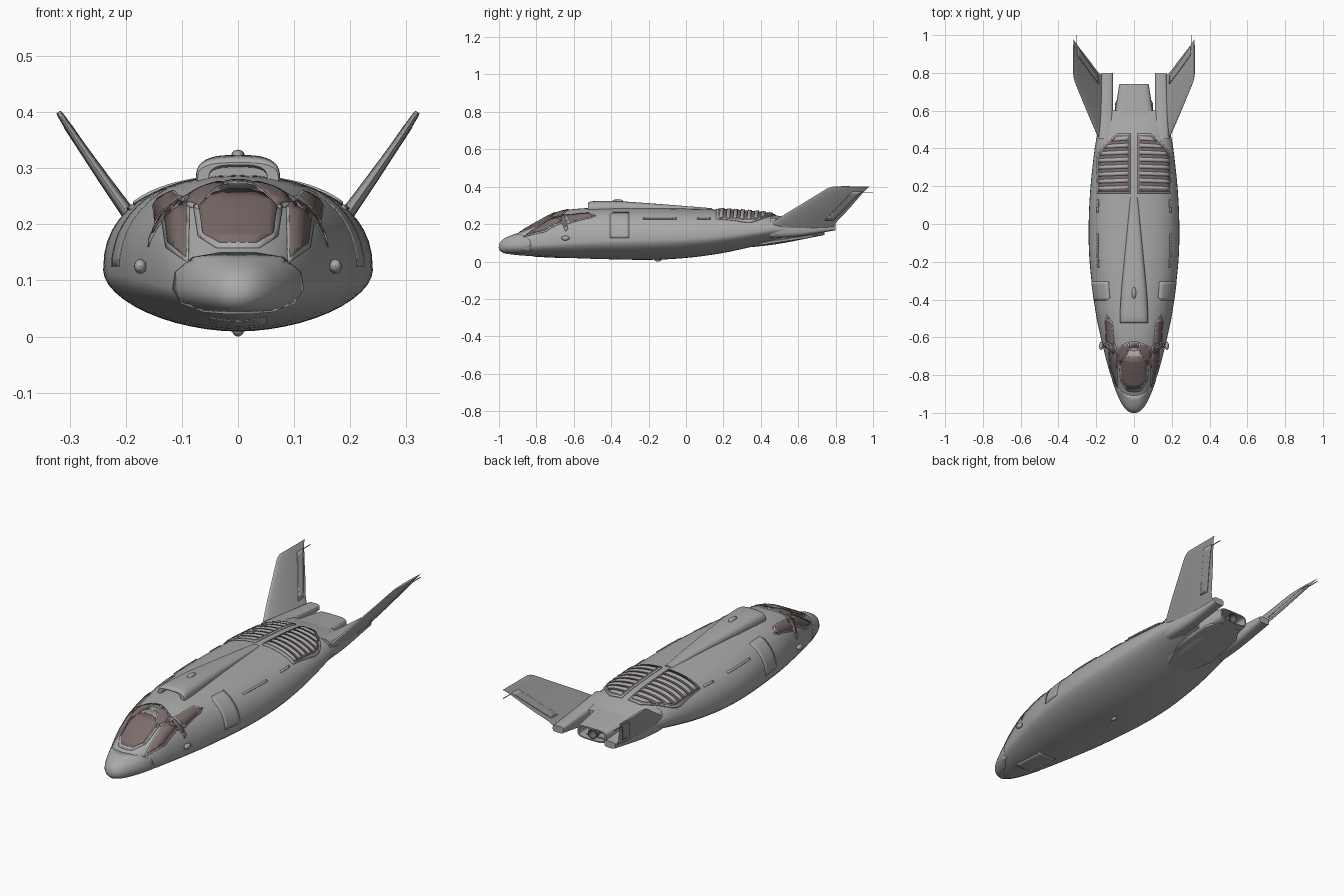
import bpy, bmesh, math
from mathutils import Vector
from mathutils.bvhtree import BVHTree

if "Cube" in bpy.data.objects:
    bpy.data.objects.remove(bpy.data.objects["Cube"])


def material(name, rgb):
    m = bpy.data.materials.new(name)
    m.use_nodes = True
    m.diffuse_color = (*rgb, 1)
    m.node_tree.nodes["Principled BSDF"].inputs["Base Color"].default_value = (*rgb, 1)
    return m


GREY = material("hull grey", (0.4, 0.4, 0.4))
GLASS = material("smoked glass", (0.2, 0.15, 0.145))
DARK = material("engine grey", (0.15, 0.15, 0.15))


def finish(name, bm, mat, mirror=False, angle=35):
    me = bpy.data.meshes.new(name)
    bm.to_mesh(me)
    bm.free()
    ob = bpy.data.objects.new(name, me)
    bpy.context.collection.objects.link(ob)
    me.materials.append(mat)
    if mirror:
        ob.modifiers.new("Mirror", 'MIRROR')
    bpy.ops.object.select_all(action='DESELECT')
    ob.select_set(True)
    bpy.context.view_layer.objects.active = ob
    bpy.ops.object.shade_smooth_by_angle(angle=math.radians(angle))
    return ob


def spline(rows, steps):
    """Catmull-Rom resampling of all columns of a table."""
    out = []
    for i in range(len(rows) - 1):
        a, b, c, d = (rows[max(0, min(len(rows) - 1, i + k))] for k in (-1, 0, 1, 2))
        for s in range(steps):
            t = s / steps
            out.append([q + 0.5 * t * (r - p + t * (2 * p - 5 * q + 4 * r - u + t * (3 * (q - r) + u - p)))
                        for p, q, r, u in zip(a, b, c, d)])
    return out + [list(rows[-1])]


def ring(y, w, mid, top, bot, cx=0, n=48, up=2.3, down=1.85):
    """Upright cross-section: two half superellipses meeting at the chine."""
    pts = []
    for i in range(n):
        a = 2 * math.pi * i / n
        c, s = math.cos(a), math.sin(a)
        e, h = (up, top - mid) if s >= 0 else (down, mid - bot)
        pts.append(Vector((cx + w * math.copysign(abs(c) ** (2 / e), c), y,
                           mid + h * math.copysign(abs(s) ** (2 / e), s))))
    return pts


def loft(name, rings, mat, mirror=False, angle=35):
    bm = bmesh.new()
    loops = [[bm.verts.new(p) for p in r] for r in rings]
    for a, b in zip(loops, loops[1:]):
        for i in range(len(a)):
            j = (i + 1) % len(a)
            bm.faces.new((a[i], a[j], b[j], b[i]))
    bm.faces.new(loops[0])
    bm.faces.new(loops[-1][::-1])
    bmesh.ops.recalc_face_normals(bm, faces=bm.faces)
    return finish(name, bm, mat, mirror, angle)


def tree(ob):
    return BVHTree.FromPolygons([v.co for v in ob.data.vertices], [p.vertices for p in ob.data.polygons])


VIEWS = {"front": (lambda u, v: Vector((u, -3, v)), Vector((0, 1, 0))),
         "top": (lambda u, v: Vector((u, v, 3)), Vector((0, 0, -1))),
         "bottom": (lambda u, v: Vector((u, v, -3)), Vector((0, 0, 1))),
         "side": (lambda u, v: Vector((3, u, v)), Vector((-1, 0, 0))),
         "inner": (lambda u, v: Vector((0, u, v)), Vector((1, 0, 0)))}


def panel(name, outline, view, bvh, lift, mat, mirror=True, cell=0.015):
    """Thin plate: an outline cut into a grid and laid onto a surface."""
    origin, ray = VIEWS[view]
    bm = bmesh.new()
    bm.faces.new([bm.verts.new((u, v, 0)) for u, v in outline])
    for k in (0, 1):
        vals = [p[k] for p in outline]
        n = max(1, int((max(vals) - min(vals)) / cell))
        for i in range(1, n):
            co, no = Vector(), Vector()
            co[k] = min(vals) + (max(vals) - min(vals)) * i / n
            no[k] = 1
            bmesh.ops.bisect_plane(bm, geom=bm.verts[:] + bm.edges[:] + bm.faces[:], plane_co=co, plane_no=no)
    missed = []
    for v in bm.verts:
        hit, normal, _, _ = bvh.ray_cast(origin(v.co.x, v.co.y), ray)
        if hit is None:
            missed.append(v)
            continue
        if normal.dot(ray) > 0:
            normal = -normal
        v.co = hit + normal * lift
    bmesh.ops.delete(bm, geom=missed, context='VERTS')
    bm.normal_update()
    if sum(f.normal.dot(ray) * f.calc_area() for f in bm.faces) > 0:
        bmesh.ops.reverse_faces(bm, faces=bm.faces)
    ob = finish(name, bm, mat)
    sol = ob.modifiers.new("Thickness", 'SOLIDIFY')
    sol.thickness, sol.offset = lift + 0.001, -1
    if mirror:
        ob.modifiers.new("Mirror", 'MIRROR')
    return ob


def grow(outline, d):
    c = sum((Vector(p) for p in outline), Vector((0, 0))) / len(outline)
    return [tuple(Vector(p) + (Vector(p) - c).normalized() * d) for p in outline]


def both(half):
    return half + [(-u, v) for u, v in reversed(half)]


def blob(name, centre, size, mat, mirror=False):
    bm = bmesh.new()
    bmesh.ops.create_uvsphere(bm, u_segments=16, v_segments=10, radius=1)
    for v in bm.verts:
        v.co = Vector(centre) + Vector(a * b for a, b in zip(v.co, size))
    return finish(name, bm, mat, mirror)


# Fuselage: y, half width, chine height, top, bottom
hull_rows = [(-1, .004, .075, .079, .071), (-.99, .03, .075, .105, .054), (-.96, .058, .077, .128, .042),
             (-.9, .088, .081, .152, .034), (-.8, .124, .088, .209, .027), (-.7, .152, .095, .261, .022),
             (-.6, .176, .101, .28, .018), (-.45, .206, .108, .288, .013), (-.2, .235, .115, .287, .009),
             (0, .24, .12, .283, .019), (.2, .23, .135, .277, .046), (.4, .208, .16, .262, .09),
             (.5, .19, .172, .243, .113), (.6, .178, .178, .218, .132)]
hull = loft("fuselage", [ring(*r) for r in spline(hull_rows, 6)], GREY, angle=40)
skin = tree(hull)

# Tail booms beside the engine
boom_rows = [(.45, .045, .175, .235, .125, .145), (.6, .036, .178, .218, .134, .146), (.8, .03, .18, .2, .167, .142)]
loft("tail_boom", [ring(*r, n=24, up=4, down=3) for r in spline(boom_rows, 4)], GREY, True)

# Engine fairing, open at the back
fairing = [ring(*r, up=4.5, down=3.5) for r in spline(
    [(.32, .09, .1, .16, .074), (.45, .105, .15, .235, .088), (.56, .104, .16, .226, .106), (.74, .078, .17, .205, .142)], 4)]
fairing += [ring(y, .07, .17, .199, .148, up=4.5, down=3.5) for y in (.74, .66)]
loft("engine_fairing", fairing, GREY)
loft("engine_nozzle", [ring(y, r, .173, .173 + r, .173 - r, n=24, up=2, down=2)
                       for y, r in ((.65, .012), (.69, .018), (.735, .024), (.735, .02), (.69, .012))], DARK)

# Belly flap under the engine
loft("belly_flap", [ring(y, w, z, z + .012, z - .006, n=24, up=5, down=5)
                    for y, w, z in ((.33, .06, .08), (.45, .11, .1), (.64, .1, .128), (.71, .06, .142))], GREY)


# Canted tail fins: sections from root to tip
def fin_section(x, z, lead, trail, thick, n=28):
    across = Vector((.82, 0, -.57))
    pts = []
    for i in range(n):
        a = 2 * math.pi * i / n
        t = (1 - math.cos(a)) / 2
        half = thick * (1.45 * math.sqrt(t) * (1 - t) + .06) * math.copysign(1, math.sin(a) + 1e-9)
        pts.append(Vector((x, lead + (trail - lead) * t, z)) + across * half)
    return pts


fin_rows = [(.163, .175, .42, .785, .024), (.19, .212, .465, .805, .021), (.235, .275, .565, .865, .017),
            (.28, .34, .672, .922, .013), (.312, .388, .75, .965, .01), (.32, .4, .785, .982, .007)]
fin = loft("tail_fin", [fin_section(*r) for r in spline(fin_rows, 3)], GREY, True, 50)
fin_skin = tree(fin)
rudder = [(.74, .22), (.785, .22), (.94, .375), (.89, .375)]
for view in ("side", "inner"):
    panel("rudder_" + view, rudder, view, fin_skin, .003, GREY)
loft("fin_tip_probe", [ring(y, .002, .37, .372, .368, .303, 8) for y in (.93, 1)], DARK, True)

# Cockpit glazing with raised frames
windows = {
    "windscreen": ("front", both([(.02, .26), (.045, .253), (.069, .23), (.062, .183), (.033, .166)]), False),
    "side_window": ("front", [(.09, .237), (.104, .24), (.129, .215), (.123, .167), (.091, .14)], True),
    "brow_window": ("top", [(.026, -.66), (.036, -.635), (.085, -.66), (.09, -.695), (.068, -.735)], True),
    "quarter_window": ("top", [(.105, -.64), (.145, -.62), (.148, -.52), (.142, -.49), (.118, -.53)], True),
    "aft_quarter_window": ("top", [(.098, -.655), (.15, -.638), (.15, -.648), (.105, -.69)], True),
    "roof_light": ("top", both([(.014, -.628), (.017, -.648)]), False)}
for name, (view, outline, mirror) in windows.items():
    panel(name + "_frame", grow(outline, .01), view, skin, .002, GREY, mirror)
    panel(name, outline, view, skin, .004, GLASS, mirror)

# Nose cap
panel("nose_cap", both([(.03, .148), (.08, .14), (.11, .115), (.115, .085), (.1, .06), (.06, .045), (.02, .042)]),
      "front", skin, .002, GREY, False, .01)

# Dorsal spine with an intake at the front
spine_rows = [(-.525, .072, .28, .31, .26), (-.5, .075, .28, .322, .26), (-.36, .068, .28, .322, .26),
              (-.15, .048, .278, .308, .26), (.14, .02, .27, .285, .26)]
spine = [ring(y, .052, .28, t, .262, up=3) for y, t in ((-.46, .302), (-.525, .306))]
loft("dorsal_spine", spine + [ring(*r, up=3) for r in spline(spine_rows, 5)], GREY)
blob("spine_beacon", (0, -.365, .322), (.012, .03, .011), GREY)

# Louvred engine grilles
def grille_edge(y):
    return .188 - .1 * max(0, (y - .33) / .14) ** 2


ys = [.17 + .3 * i / 12 for i in range(13)]
bay = [(.024, .17)] + [(grille_edge(y), y) for y in ys] + [(.024, .47)]
panel("grille_rim", grow(bay, .01), "top", skin, .004, GREY)
panel("grille_bed", bay, "top", skin, .005, GLASS)
for i in range(8):
    y = .184 + i * .037
    panel("grille_slat", [(.03, y), (grille_edge(y) - .006, y - .006), (grille_edge(y + .02) - .006, y + .014),
                          (.03, y + .021)], "top", skin, .0095, GREY)

# Doors, side rails and belly hatch
panel("crew_door", [(-.405, .125), (-.305, .125), (-.305, .262), (-.39, .262), (-.405, .25)], "side", skin, .002, GREY)
for a, b in ((-.23, -.05), (.06, .13)):
    panel("side_rail", [(a, .226), (b, .226), (b, .232), (a, .232)], "side", skin, .004, GREY)
panel("nose_gear_door", both([(.05, -.64), (.05, -.82)]), "bottom", skin, .002, GREY, False)

# Small sensors
blob("side_sensor", (.174, -.645, .125), (.011, .022, .013), GREY, True)
blob("belly_beacon", (0, -.15, .01), (.01, .02, .01), GREY)
